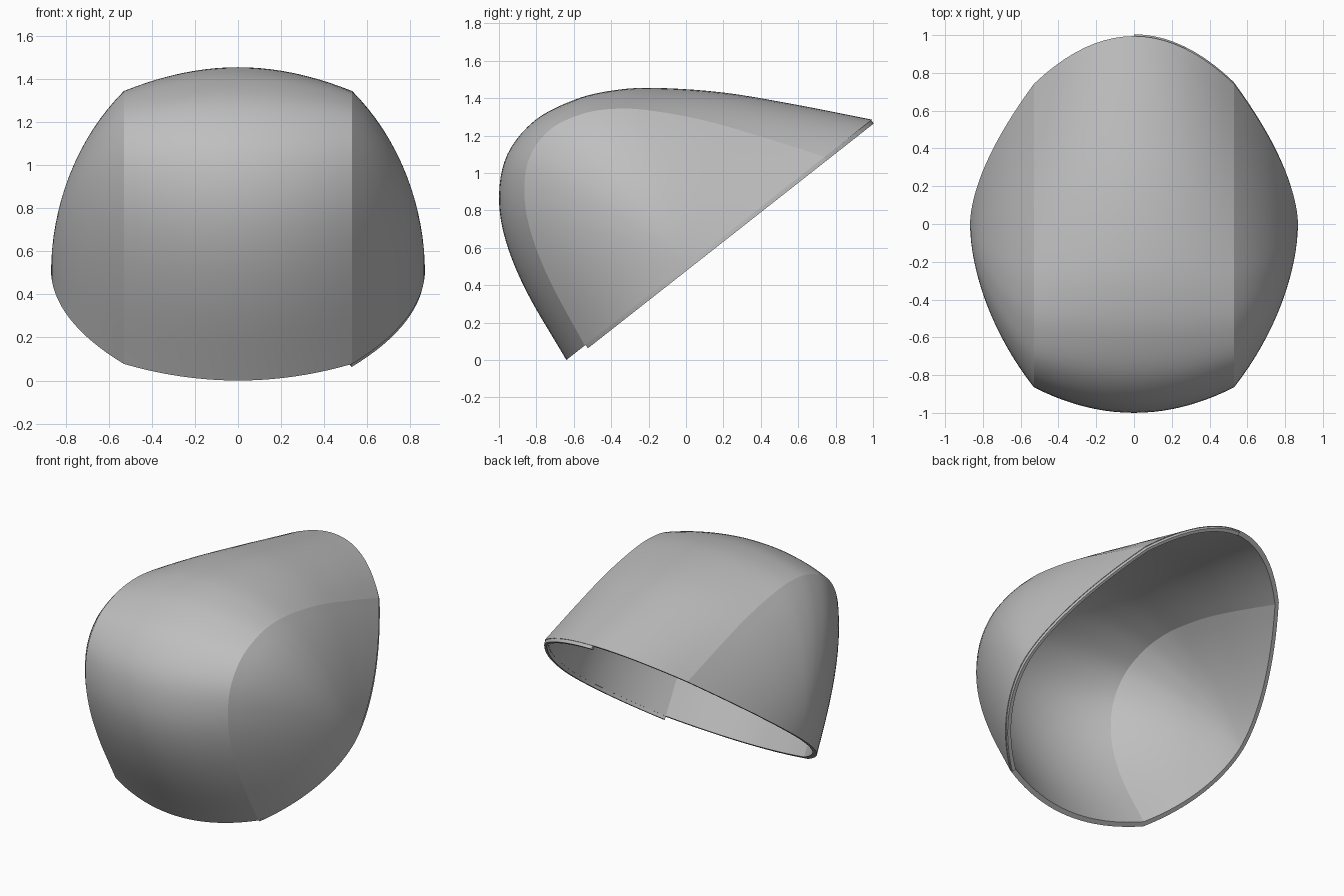
import bpy, bmesh, math
from mathutils import Vector

old = bpy.data.objects.get("Cube")
if old:
    bpy.data.objects.remove(old)

# Shared frame: the opening is a tilted plane rising from front to back
ALONG = Vector((0, 0.786, 0.618))
OUT = Vector((0, -0.618, 0.786))
FRONT_Y, SLOPE = -0.64, 0.786
CREASE_X, END_X = 0.53, 0.868
THICK_SCALE = 0.97


def material(name, colour):
    m = bpy.data.materials.new(name)
    m.use_nodes = True
    m.diffuse_color = colour
    m.node_tree.nodes["Principled BSDF"].inputs["Base Color"].default_value = colour
    return m


def smooth_path(pts, steps):
    """Catmull-Rom path through the points."""
    pts = [Vector(p) for p in pts]
    pts = [2 * pts[0] - pts[1]] + pts + [2 * pts[-1] - pts[-2]]
    path = []
    for a, b, c, d in zip(pts, pts[1:], pts[2:], pts[3:]):
        for i in range(steps):
            t = i / steps
            path.append(0.5 * (2 * b + (c - a) * t + (2 * a - 5 * b + 4 * c - d) * t**2
                               + (3 * b - a - 3 * c + d) * t**3))
    return path + [pts[-2]]


def plane_point(y):
    return Vector((0, y, SLOPE * (y - FRONT_Y)))


# Centre profile (y, z), turned into distances along and out of the opening
profile_yz = [(-0.64, 0), (-0.85, 0.36), (-0.965, 0.64), (-1, 0.88), (-0.955, 1.1),
              (-0.81, 1.28), (-0.6, 1.39), (-0.4, 1.44), (-0.17, 1.455), (0.2, 1.43),
              (0.6, 1.363), (0.995, 1.285)]
MID = plane_point(0.1775)
profile = []
for p in smooth_path(profile_yz, 5):
    r = Vector((0, p.x, p.y)) - MID
    profile.append((r.dot(ALONG), r.dot(OUT)))
profile[0] = (profile[0][0], 0)
profile[-1] = (profile[-1][0], 0)


def section(x):
    """Profile at a given x: shrinks gently to the crease, then closes to the side tip."""
    a = abs(x)
    if a <= CREASE_X:
        f = (a / CREASE_X) ** 2
        length, height, lean, mid_y = 1 - 0.215 * f, 1 - 0.08 * f, 0.05 * f, 0.1775 - 0.0775 * f
    else:
        q = math.sqrt(max(0, (END_X - a) / (END_X - CREASE_X)))
        length = 0.785 * q**1.12
        height = 0.92 * (q + 0.2 * q * q * (1 - q))
        lean = 0.05 * q + 0.2 * q * (1 - q)
        mid_y = 0.1 * q * q
    base = plane_point(mid_y) + Vector((x, 0, 0))
    return [base + ALONG * (s * length + h * lean) + OUT * (h * height) for s, h in profile]


# Section positions, denser toward the side tips
side = [END_X - (END_X - CREASE_X) * (i / 16) ** 2 for i in range(17)]
centre = [CREASE_X * i / 10 for i in range(9, 0, -1)]
half = side + centre
stations = [-x for x in half] + [0] + half[::-1]


def finish(bm, name, mat):
    bmesh.ops.remove_doubles(bm, verts=bm.verts, dist=0.0005)
    bmesh.ops.recalc_face_normals(bm, faces=bm.faces)
    mesh = bpy.data.meshes.new(name)
    bm.to_mesh(mesh)
    bm.free()
    mesh.materials.append(mat)
    obj = bpy.data.objects.new(name, mesh)
    bpy.context.collection.objects.link(obj)
    return obj


def add_grid(bm, rows):
    grid = [[bm.verts.new(p) for p in row] for row in rows]
    for r0, r1 in zip(grid, grid[1:]):
        for i in range(len(r0) - 1):
            f = bm.faces.new((r0[i], r1[i], r1[i + 1], r0[i + 1]))
            f.smooth = True
    return grid


grey = material("shell grey", (0.52, 0.52, 0.52, 1))

# Hollow shell: outer skin, scaled inner skin, flat rim between them
bm = bmesh.new()
rows = [section(x) for x in stations]
inner_rows = [[MID + (p - MID) * THICK_SCALE for p in row] for row in rows]
outer, inner = add_grid(bm, rows), add_grid(bm, inner_rows)
for end in (0, -1):
    for i in range(len(outer) - 1):
        bm.faces.new((outer[i][end], outer[i + 1][end], inner[i + 1][end], inner[i][end]))
crease_rows = [i for i, x in enumerate(stations) if abs(abs(x) - CREASE_X) < 0.0001]
for grid in (outer, inner):
    sharp = [grid[i] for i in crease_rows]
    sharp += [[row[end] for row in grid] for end in (0, -1)]
    for line in sharp:
        for a, b in zip(line, line[1:]):
            e = bm.edges.get((a, b))
            if e:
                e.smooth = False
finish(bm, "shell", grey)

# Thin sealing lip under the left side of the rim, from the crease round to the back
rim = [row[-1] for x, row in zip(stations, rows) if x >= 0]
rim += [row[0] for x, row in reversed(list(zip(stations, rows))) if CREASE_X <= x < END_X]
bm = bmesh.new()
loops = []
for p in rim:
    r = p - MID
    loops.append([bm.verts.new(MID + r * s + OUT * d) for s, d in
                  ((0.995, 0.002), (0.995, -0.022), (0.972, -0.022), (0.972, 0.002))])
for l0, l1 in zip(loops, loops[1:]):
    for i in range(4):
        j = (i + 1) % 4
        bm.faces.new((l0[i], l1[i], l1[j], l0[j]))
bm.faces.new(loops[0])
bm.faces.new(loops[-1])
finish(bm, "rim_lip", grey)
